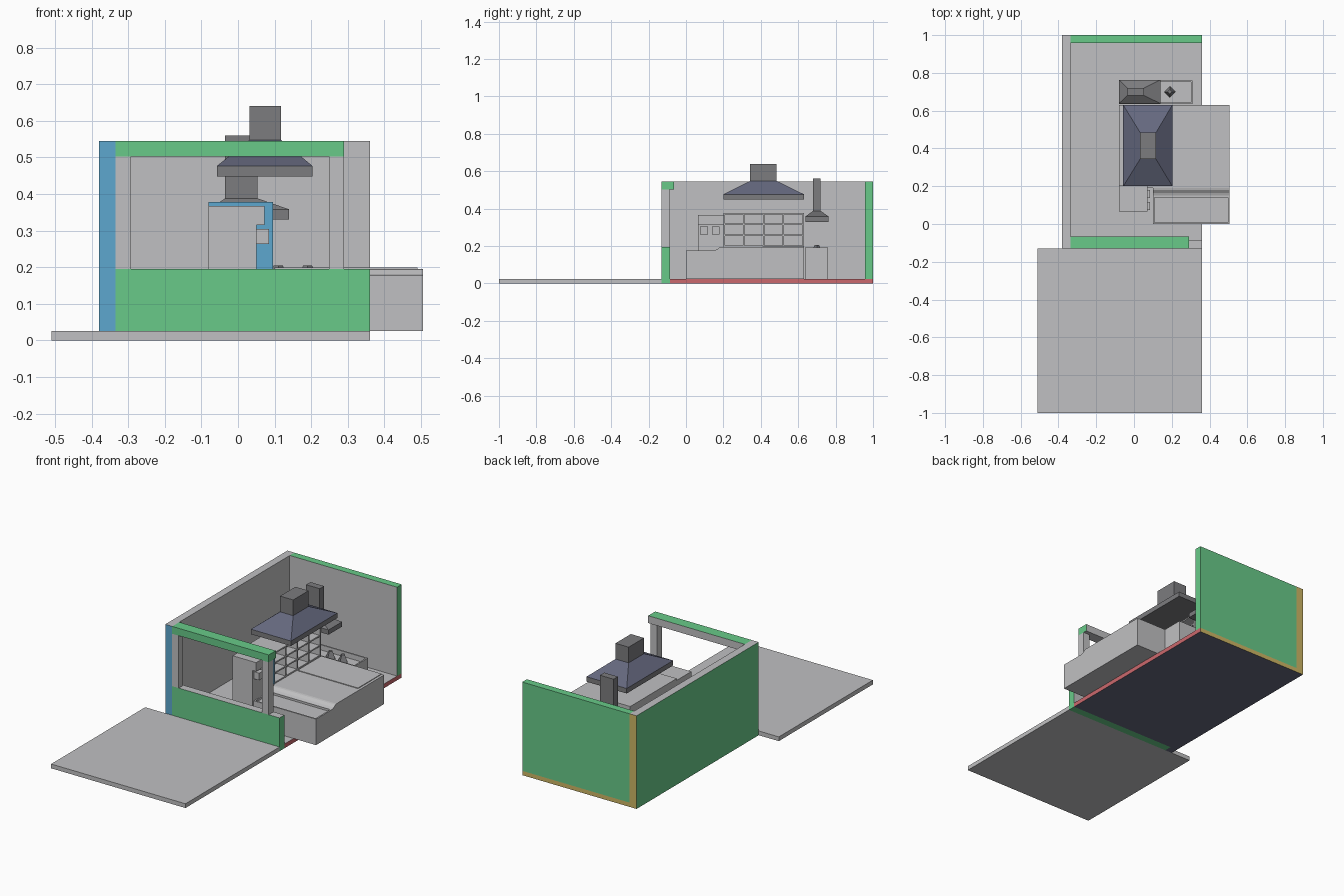
import bpy, bmesh
from mathutils import Vector

if "Cube" in bpy.data.objects:
    bpy.data.objects.remove(bpy.data.objects["Cube"])

COLORS = {
    "grey": (0.53, 0.53, 0.54), "green": (0.14, 0.59, 0.25), "blue": (0.11, 0.39, 0.62),
    "red": (0.60, 0.14, 0.155), "ochre": (0.62, 0.47, 0.13), "navy": (0.13, 0.14, 0.21),
    "dark metal": (0.20, 0.20, 0.21),
}
MATS = {}
for n, c in COLORS.items():
    MATS[n] = bpy.data.materials.new(n)
    MATS[n].diffuse_color = (*c, 1)

DIRS = {"+x": (1, 0, 0), "-x": (-1, 0, 0), "+y": (0, 1, 0), "-y": (0, -1, 0),
        "+z": (0, 0, 1), "-z": (0, 0, -1)}


def finish(name, bm, mat, sides=None):
    """Turn a bmesh into an object; sides maps a face direction to a colour."""
    bmesh.ops.recalc_face_normals(bm, faces=bm.faces)
    names = [mat] + sorted(set((sides or {}).values()) - {mat})
    for f in bm.faces:
        f.normal_update()
        for d, m in (sides or {}).items():
            if f.normal.dot(Vector(DIRS[d])) > 0.9:
                f.material_index = names.index(m)
    me = bpy.data.meshes.new(name)
    bm.to_mesh(me)
    bm.free()
    for n in names:
        me.materials.append(MATS[n])
    ob = bpy.data.objects.new(name, me)
    bpy.context.collection.objects.link(ob)
    return ob


def add_box(bm, x0, x1, y0, y1, z0, z1):
    v = [bm.verts.new((x, y, z)) for z in (z0, z1)
         for x, y in ((x0, y0), (x1, y0), (x1, y1), (x0, y1))]
    for q in ((0, 3, 2, 1), (4, 5, 6, 7), (0, 1, 5, 4), (1, 2, 6, 5), (2, 3, 7, 6), (3, 0, 4, 7)):
        bm.faces.new([v[i] for i in q])


def box(name, x0, x1, y0, y1, z0, z1, mat="grey", sides=None):
    bm = bmesh.new()
    add_box(bm, x0, x1, y0, y1, z0, z1)
    return finish(name, bm, mat, sides)


def inset_top(ob, border, depth):
    """Sink a recess into the upward face of an object."""
    bm = bmesh.new()
    bm.from_mesh(ob.data)
    top = max((f for f in bm.faces if f.normal.z > 0.9), key=lambda f: f.calc_area())
    bmesh.ops.inset_region(bm, faces=[top], thickness=border)
    inner = bmesh.ops.extrude_face_region(bm, geom=[top])
    bmesh.ops.translate(bm, vec=(0, 0, -depth),
                        verts=[g for g in inner["geom"] if isinstance(g, bmesh.types.BMVert)])
    bmesh.ops.delete(bm, geom=[f for f in [top] if f.is_valid], context="FACES")
    bm.to_mesh(ob.data)
    bm.free()


def hood(name, rim, neck, z_levels, glass):
    """Extractor hood: rim, sloped cone with optional tinted panels, square flue."""
    z0, z1, z2, z3 = z_levels
    bm = bmesh.new()
    rings = []
    for (x0, x1, y0, y1), z in ((rim, z0), (rim, z1), (neck, z2), (neck, z3)):
        rings.append([bm.verts.new(p) for p in
                      ((x0, y0, z), (x1, y0, z), (x1, y1, z), (x0, y1, z))])
    slopes = []
    for k in range(3):
        for i in range(4):
            j = (i + 1) % 4
            f = bm.faces.new((rings[k][i], rings[k][j], rings[k + 1][j], rings[k + 1][i]))
            if k == 1:
                slopes.append(f)
    bm.faces.new(rings[0][::-1])
    bm.faces.new(rings[3])
    ob_mat = "dark metal"
    if glass:
        bmesh.ops.inset_individual(bm, faces=slopes, thickness=0.022, depth=-0.004)
        for f in slopes:
            f.material_index = 1
    ob = finish(name, bm, ob_mat)
    ob.data.materials.append(MATS["navy"])
    return ob


# Room shell
box("forecourt_slab", -0.51, 0.36, -1, -0.13, 0, 0.025)
box("floor", -0.335, 0.36, -0.085, 1, 0, 0.025, "grey",
    {"-z": "navy", "+x": "red", "+y": "ochre"})
box("left_wall", -0.38, -0.335, -0.13, 1, 0, 0.545, "grey",
    {"-x": "green", "-y": "blue", "+y": "ochre", "-z": "navy"})
box("back_wall", -0.335, 0.36, 0.957, 1, 0.025, 0.545, "green", {"-y": "grey"})
box("front_wall", -0.335, 0.36, -0.13, -0.085, 0, 0.195, "green", {"+z": "grey", "+y": "grey"})
box("lintel", -0.335, 0.29, -0.13, -0.065, 0.502, 0.545, "green", {"-z": "grey", "+y": "grey"})
for side, x in (("left", -0.335), ("right", 0.248)):
    box(side + "_window_post", x, x + 0.042, -0.13, -0.088, 0.195, 0.502)

# Main counter with a shallow worktop panel
box("counter", -0.08, 0.505, 0.19, 0.63, 0.025, 0.195)
box("counter_panel", 0.1, 0.49, 0.41, 0.628, 0.195, 0.199)

# Lower counter whose end panel sweeps up to the main counter
low = box("low_counter", 0.10, 0.505, 0, 0.15, 0.025, 0.177)
inset_top(low, 0.012, 0.012)
bm = bmesh.new()
profile = [(0.15, 0.025), (0.19, 0.025), (0.19, 0.195), (0.18, 0.193), (0.165, 0.182), (0.15, 0.177)]
ends = [[bm.verts.new((x, y, z)) for y, z in profile] for x in (0.10, 0.505)]
bm.faces.new(ends[0])
bm.faces.new(ends[1])
for i in range(len(profile)):
    j = (i + 1) % len(profile)
    bm.faces.new((ends[0][i], ends[0][j], ends[1][j], ends[1][i]))
finish("counter_sweep", bm, "grey")

# Tall cabinet with two small boxes on its side
box("cabinet_body", -0.08, 0.05, 0.065, 0.20, 0.025, 0.315)
box("cabinet_head", -0.08, 0.072, 0.065, 0.20, 0.315, 0.367)
for i, y in enumerate((0.075, 0.138)):
    box("cabinet_dispenser_%d" % (i + 1), 0.05, 0.085, y, y + 0.042, 0.263, 0.305)

# Pigeonhole shelf: solid back plus a grid of boards
box("shelf_back", -0.08, 0.035, 0.20, 0.63, 0.195, 0.378, "grey", {"-y": "blue"})
Y0, Y1, Z0, Z1, T = 0.20, 0.63, 0.195, 0.378, 0.008
for i in range(5):
    y = Y0 + (Y1 - Y0 - T) * i / 4
    box("shelf_upright_%d" % i, 0.035, 0.095, y, y + T, Z0, Z1, "grey",
        {"-y": "blue"} if i == 0 else None)
bm = bmesh.new()
for k in range(4):
    z = Z0 + (Z1 - Z0 - T) * k / 3
    for i in range(4):
        y = Y0 + (Y1 - Y0 - T) * i / 4
        add_box(bm, 0.035, 0.093, y + T, y + (Y1 - Y0 - T) / 4, z, z + T)
finish("shelf_boards", bm, "grey")

# Rear cooker: base, raised open tray and dark burners
box("cooker_base", -0.08, 0.31, 0.635, 0.76, 0.025, 0.15)
tray = box("cooker_tray", -0.08, 0.31, 0.635, 0.76, 0.15, 0.193)
inset_top(tray, 0.012, 0.03)
for i, x in enumerate((0.11, 0.19)):
    bm = bmesh.new()
    bmesh.ops.create_cone(bm, cap_ends=True, segments=4, radius1=0.03, radius2=0.012, depth=0.04)
    bmesh.ops.translate(bm, verts=bm.verts, vec=(x, 0.70, 0.185))
    finish("burner_%d" % (i + 1), bm, "dark metal")

# Extractor hoods
hood("main_hood", (-0.057, 0.203, 0.20, 0.63), (0.032, 0.117, 0.343, 0.485),
     (0.448, 0.477, 0.548, 0.64), True)
hood("rear_hood", (-0.08, 0.14, 0.638, 0.763), (-0.035, 0.053, 0.68, 0.72),
     (0.33, 0.358, 0.388, 0.56), False)

for m in bpy.data.materials:
    if m.users and not m.is_grease_pencil:
        m.use_nodes = True
        m.node_tree.nodes["Principled BSDF"].inputs["Base Color"].default_value = m.diffuse_color
